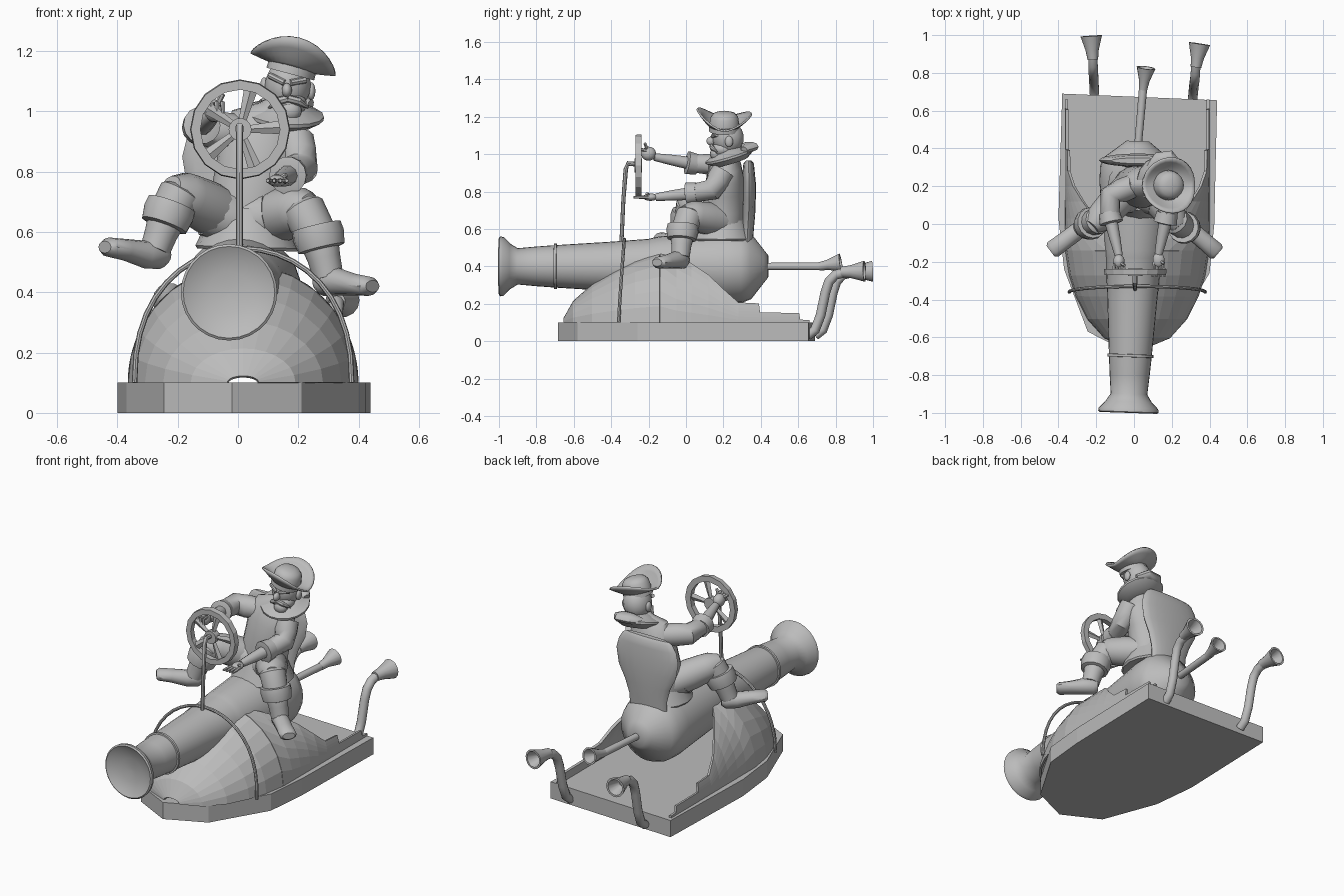
import bpy, bmesh, math
from math import sin, cos, pi, radians
from mathutils import Vector, Matrix

if "Cube" in bpy.data.objects:
    bpy.data.objects.remove(bpy.data.objects["Cube"])

grey = bpy.data.materials.new("plain grey")
grey.use_nodes = True
grey.diffuse_color = (0.5, 0.5, 0.5, 1)
grey.node_tree.nodes["Principled BSDF"].inputs["Base Color"].default_value = (0.5, 0.5, 0.5, 1)


def finish(name, bm, smooth=True, thick=0):
    bmesh.ops.recalc_face_normals(bm, faces=bm.faces)
    mesh = bpy.data.meshes.new(name)
    bm.to_mesh(mesh)
    bm.free()
    mesh.materials.append(grey)
    ob = bpy.data.objects.new(name, mesh)
    bpy.context.collection.objects.link(ob)
    if thick:
        mod = ob.modifiers.new("thickness", 'SOLIDIFY')
        mod.thickness = thick
        mod.offset = 0
    if smooth:
        bpy.ops.object.select_all(action='DESELECT')
        ob.select_set(True)
        bpy.context.view_layer.objects.active = ob
        bpy.ops.object.shade_smooth_by_angle(angle=radians(40))
    return ob


def loft(name, rings, closed=True, caps=True, smooth=True, thick=0):
    """Skin a list of point rings."""
    bm = bmesh.new()
    rows = [[bm.verts.new(p) for p in ring] for ring in rings]
    n = len(rows[0])
    for a, b in zip(rows, rows[1:]):
        for i in range(n if closed else n - 1):
            j = (i + 1) % n
            bm.faces.new((a[i], a[j], b[j], b[i]))
    if caps:
        bm.faces.new(rows[0])
        bm.faces.new(rows[-1])
    return finish(name, bm, smooth, thick)


def tube(name, pts, sides=12, ref=(0, 0, 1), smooth=True):
    """Sweep ellipses along a path of (x, y, z, width radius, depth radius)."""
    cs = [Vector(p[:3]) for p in pts]
    rings = []
    for k, p in enumerate(pts):
        t = (cs[min(k + 1, len(cs) - 1)] - cs[max(k - 1, 0)]).normalized()
        u = t.cross(Vector(ref)).normalized()
        v = t.cross(u)
        rings.append([cs[k] + u * p[3] * cos(a) + v * p[-1] * sin(a)
                      for a in (2 * pi * i / sides for i in range(sides))])
    return loft(name, rings, smooth=smooth)


def lathe(name, base, axis, profile, sides=24):
    """Turn (distance, radius) pairs about an axis."""
    q = Vector(axis).to_track_quat('Z', 'Y')
    return loft(name, [[Vector(base) + q @ Vector((r * cos(2 * pi * i / sides), r * sin(2 * pi * i / sides), d))
                        for i in range(sides)] for d, r in profile])


def blob(name, loc, size, rot=(0, 0, 0)):
    bm = bmesh.new()
    bmesh.ops.create_uvsphere(bm, u_segments=14, v_segments=9, radius=1)
    turn = Matrix.LocRotScale(Vector(loc), None, None)
    for k, ax in enumerate('XYZ'):
        turn = turn @ Matrix.Rotation(radians(rot[k]), 4, ax)
    bmesh.ops.transform(bm, matrix=turn @ Matrix.Diagonal((*size, 1)), verts=bm.verts)
    return finish(name, bm)


# Base slab
outline = [(-.38, .69), (-.4, .03), (-.37, -.24), (-.245, -.57), (-.02, -.685),
           (.21, -.58), (.4, -.26), (.425, 0), (.44, .655)]
loft("base_slab", [[(x, y, z) for x, y in outline] for z in (0, .1)], smooth=False)

# Faceted cowl, cut down to stepped side walls at the rear
def section(y, w, h, t):
    return (.017 + w * cos(t), y, .1 + h * sin(t))

front = [(-.65, .05, .02), (-.6, .17, .11), (-.5, .26, .2), (-.38, .32, .28), (-.27, .355, .34), (-.14, .375, .385)]
loft("cowl_front", [[section(y, w, h, pi * i / 14) for i in range(15)] for y, w, h in front],
     closed=False, caps=False, smooth=False, thick=.012)
rim = [(-.14, .385), (-.05, .35), (.03, .31), (.12, .25), (.2, .175), (.28, .105), (.39, .1),
       (.395, .052), (.605, .05), (.61, .015), (.66, .012)]
for side, base in (("left", 0), ("right", pi)):
    rings = []
    for y, h in rim:
        top = math.asin(min(1, h / .385))
        sweep = top if base == 0 else -top
        rings.append([section(y, .375, .385, base + sweep * i / 7) for i in range(8)])
    loft(side + "_cowl_wall", rings, closed=False, caps=False, smooth=False, thick=.015)

# Cannon body
lathe("cannon", (-.03, -1, .4), (.035, 1, 0),
      [(.035, .01), (.03, .07), (.015, .125), (0, .152), (.006, .16), (.025, .157), (.06, .122), (.1, .097), (.2, .106),
       (.295, .113), (.296, .122), (.31, .122), (.311, .114), (.6, .132), (.8, .147), (.82, .152), (.86, .16),
       (1.1, .183), (1.22, .196), (1.3, .195), (1.35, .175), (1.42, .085), (1.44, .06), (1.44, .01)], 28)

# Exhaust pipes
def horn(name, base, axis, length, r0, r1):
    lathe(name, base, axis, [(0, r0), (length * .4, r0 * 1.25), (length, r1), (length, r1 * .8),
                             (length * .4, r0 * .7), (length * .35, .004)], 14)

tube("middle_exhaust", [(.02, .4, .4, .02), (.05, .74, .4, .022)], 10)
horn("middle_exhaust_horn", (.048, .71, .4), (.016, .12, .02), .12, .022, .05)
for side, x, y, toe in (("right", -.21, .04, -.008), ("left", .31, 0, .018)):
    path = [(.65, .03), (.69, .06), (.72, .14), (.745, .26), (.765, .32), (.80, .355), (.86, .37)]
    tube(side + "_exhaust", [(x + toe * k / 6, y + py, pz, .026) for k, (py, pz) in enumerate(path)], 10, (1, 0, 0))
    horn(side + "_exhaust_horn", (x + toe, y + .83, .37), (toe, .12, .004), .126, .028, .057)

# Steering arch, post and wheel
tube("steering_arch", [(.017 - .36 * cos(a), -.36 + .03 * sin(a), .1 + .445 * sin(a) ** .85 if 0 < a < pi else .1, .009)
                       for a in (pi * i / 20 for i in range(20))] + [(.377, -.36, .1, .009)], 8, (0, 1, 0))
tube("steering_post", [(.005, -.345, .53, .011), (.005, -.335, .75, .011), (.005, -.322, .92, .012),
                       (.005, -.31, .95, .013), (.005, -.25, .945, .013)], 8, (1, 0, 0))
hub = Vector((.007, -.255, .94))
lathe("wheel_hub", hub - Vector((0, .02, 0)), (0, 1, 0), [(0, .01), (0, .038), (.04, .038), (.04, .01)], 14)
loft("wheel_rim", [[hub + Vector((r * cos(pi * i / 8), y, r * sin(pi * i / 8))) for i in range(16)]
                   for r, y in ((.132, -.016), (.163, -.016), (.166, .016), (.132, .016), (.132, -.016))],
     caps=False, smooth=False)
for k in range(5):
    a = radians(75 + 72 * k)
    d = Vector((cos(a), 0, sin(a)))
    tube("wheel_spoke_%d" % (k + 1), [(*(hub + d * .025), .012, .009), (*(hub + d * .14), .023, .009)],
         4, (0, 1, 0))

# Seat back
tube("seat_back", [(.02, .325, .5, .12, .03), (.02, .33, .6, .125, .033), (.02, .335, .68, .15, .035),
                   (.02, .338, .76, .19, .035), (.02, .338, .85, .205, .035), (.02, .335, .91, .19, .032),
                   (.02, .335, .95, .165, .028), (.02, .335, .965, .14, .015)], 20, (0, 1, 0))

# Rider's torso, coat and lap
tube("torso", [(.03, .2, .55, .12, .09), (.03, .2, .62, .14, .115), (.04, .2, .7, .135, .115), (.06, .205, .8, .135, .11),
               (.08, .21, .88, .145, .1), (.1, .215, .95, .13, .08), (.13, .22, .99, .07, .055),
               (.155, .22, 1.03, .045, .045)], 18, (0, 1, 0))
lathe("coat_skirt", (.03, .19, .54), (.03, 0, 1), [(0, .165), (.01, .172), (.06, .15), (.14, .12)], 16)
tube("lap", [(-.1, .13, .67, .085), (-.03, .15, .645, .09), (.03, .16, .635, .09), (.11, .13, .65, .085)], 14)

# Legs, boots and boot cuffs
legs = {"right": ((-.02, .2, .64), (-.19, .02, .727), (-.235, 0, .65), (-.275, -.02, .54), (-.43, -.135, .55)),
        "left": ((.08, .2, .64), (.215, .02, .675), (.27, -.02, .575), (.3, -.03, .45), (.435, -.145, .42))}
for side, (hip, knee, cuff, ankle, toe) in legs.items():
    H, K, C, A, T = map(Vector, (hip, knee, cuff, ankle, toe))
    tube(side + "_thigh", [(*H, .085), (*H.lerp(K, .5), .088), (*H.lerp(K, .85), .08), (*K, .074),
                           (*(K + (K - H) * .2), .045)], 14)
    tube(side + "_shin", [(*(K + (K - C) * .2), .05), (*K, .074), (*C, .066), (*C.lerp(A, .5), .055), (*A, .05)],
         14, (0, 1, 0))
    d = (A - C).normalized()
    lathe(side + "_boot_cuff", C - d * .045, d, [(0, .06), (0, .083), (.03, .087), (.075, .079), (.08, .06)], 14)
    F = Vector((T.x - A.x, T.y - A.y, 0)).normalized()
    sole = A + Vector((0, 0, -.015))
    tube(side + "_boot_foot", [(*(sole - F * .045), .03, .03), (*(sole - F * .02), .045, .048), (*(sole + F * .04), .046, .046),
                               (*sole.lerp(T, .65), .046, .036), (*T, .048, .032), (*(T + F * .015), .035, .02)], 12)

# Arms, cuffs and hands
arms = {"right": ((-.01, .2, .93), (-.125, .15, .945), (-.125, .03, .95), (-.08, -.17, .985)),
        "left": ((.19, .2, .91), (.205, .14, .81), (.17, .03, .79), (.13, -.16, .77))}
for side, pts in arms.items():
    S, E, C, W = map(Vector, pts)
    tube(side + "_sleeve", [(*S, .062), (*S.lerp(E, .5), .064), (*E, .06), (*E.lerp(C, .6), .052), (*C, .05)], 14)
    d = (W - C).normalized()
    lathe(side + "_sleeve_cuff", C - d * .03, d, [(0, .045), (0, .056), (.055, .063), (.06, .04)], 14)
    tube(side + "_forearm", [(*C, .036), (*C.lerp(W, .5), .03), (*W, .021)], 10)
    lift = .035 if side == "right" else 0
    palm = W + Vector((0, -.03, lift * .5))
    blob(side + "_palm", palm, (.032, .04, .02 + lift * .5))
    for k in range(4):
        x = (k - 1.5) * .015
        tube("%s_finger_%d" % (side, k + 1),
             [(*(palm + Vector((x, -.01, lift * .5))), .009), (*(palm + Vector((x * 1.3, -.055, lift * .7))), .009),
              (*(palm + Vector((x * 1.4, -.09 + lift, -lift * .2))), .006)], 6, (1, 0, 0))
    tube(side + "_thumb", [(*palm, .011), (*(palm + Vector((.03, -.02, .02 + lift))), .008)], 6)

# Head and face
blob("head", (.165, .225, 1.085), (.078, .085, .092), (0, 8, 0))
blob("jaw", (.17, .195, 1.025), (.06, .062, .042))
blob("nose", (.162, .135, 1.07), (.017, .026, .024))
for s in (-1, 1):
    blob(("left" if s > 0 else "right") + "_ear", (.165 + s * .078, .23, 1.075 - s * .008), (.014, .022, .03))
    tube(("left" if s > 0 else "right") + "_brow", [(.164 + s * .01, .142, 1.095, .011),
                                                   (.164 + s * .06, .165, 1.112 - s * .008, .011)], 8)
    tube(("left" if s > 0 else "right") + "_moustache", [(.165, .137, 1.043, .013), (.167 + s * .035, .14, 1.033, .014),
                                                        (.168 + s * .065, .165, 1.012, .004)], 8)
blob("beard", (.172, .16, 1.002), (.04, .032, .036))

# Flared coat collar
lathe("coat_collar", (.15, .235, .985), (.1, -.3, 1), [(-.03, .09), (.0, .135), (.012, .135), (.03, .09), (.05, .06)], 16)
tube("collar_back", [(.08, .3, 1.02, .02), (.13, .335, 1.04, .045, .028), (.19, .34, 1.04, .05, .028),
                     (.24, .31, 1.02, .02)], 10)

# Cocked hat, tilted towards the left
tilt = Matrix.Translation((.18, .205, 1.148)) @ Matrix.Rotation(radians(15), 4, 'Y')
def brim(r, a):
    lift = .085 * max(0, -sin(a)) ** 1.5 + .06 * max(0, sin(a)) ** 1.5 + .012
    return tilt @ Vector((r * cos(a), r * sin(a), lift * ((r - .07) / .075) ** 1.3))
loft("hat_brim", [[brim(r, 2 * pi * i / 28) for i in range(28)] for r in (.07, .085, .105, .125, .145)],
     caps=False, thick=.01)
lathe("hat_crown", tilt @ Vector((0, 0, -.025)), tilt.to_3x3() @ Vector((0, 0, 1)),
      [(0, .082), (.03, .081), (.075, .074), (.095, .058), (.104, .03), (.106, .005)], 20)
